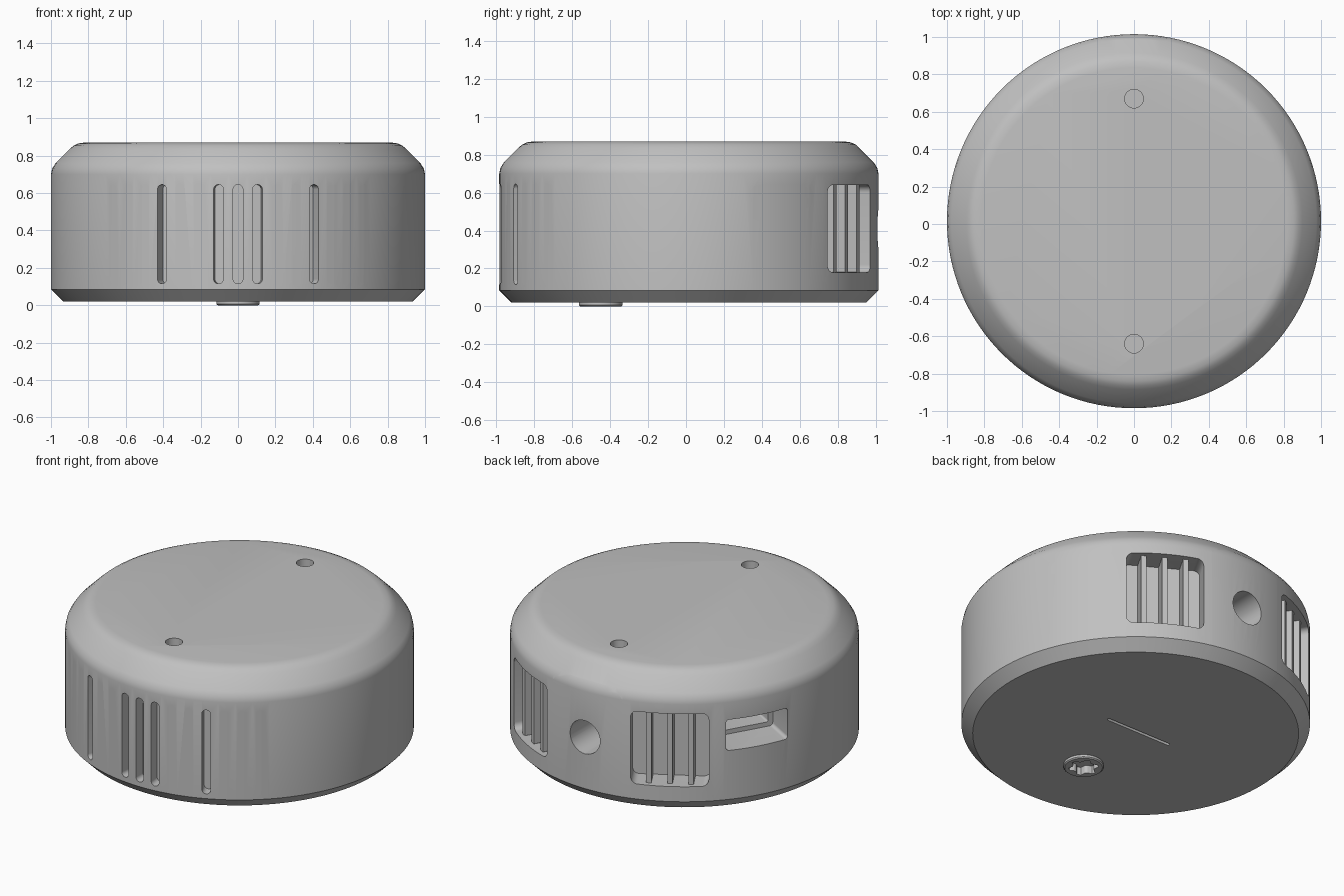
import bpy
import bmesh
from math import radians, cos, sin, pi
from mathutils import Matrix, Vector

cube = bpy.data.objects.get("Cube")
if cube:
    bpy.data.objects.remove(cube, do_unlink=True)

CY = 0.015  # axis of the round housing

grey = bpy.data.materials.new("satin_grey")
grey.use_nodes = True
grey.diffuse_color = (0.53, 0.53, 0.53, 1)
grey.node_tree.nodes["Principled BSDF"].inputs["Base Color"].default_value = (0.53, 0.53, 0.53, 1)


def finish(bm, name):
    bmesh.ops.recalc_face_normals(bm, faces=bm.faces)
    mesh = bpy.data.meshes.new(name)
    bm.to_mesh(mesh)
    bm.free()
    mesh.materials.append(grey)
    ob = bpy.data.objects.new(name, mesh)
    bpy.context.collection.objects.link(ob)
    return ob


def revolve(name, profile, y, steps):
    bm = bmesh.new()
    vs = [bm.verts.new((r, 0, z)) for r, z in profile]
    es = [bm.edges.new(pair) for pair in zip(vs, vs[1:])]
    bmesh.ops.spin(bm, geom=vs + es, axis=(0, 0, 1), cent=(0, 0, 0),
                   angle=2 * pi, steps=steps, use_duplicate=False)
    bmesh.ops.remove_doubles(bm, verts=bm.verts, dist=1e-5)
    bmesh.ops.holes_fill(bm, edges=bm.edges, sides=0)
    bmesh.ops.translate(bm, verts=bm.verts, vec=(0, y, 0))
    return finish(bm, name)


def rounded(w, h, r, n=8):
    """Outline of a rounded rectangle."""
    pts = []
    for i, (sx, sy) in enumerate([(1, 1), (-1, 1), (-1, -1), (1, -1)]):
        for k in range(n + 1):
            a = (i + k / n) * pi / 2
            pts.append((sx * (w / 2 - r) + r * cos(a), sy * (h / 2 - r) + r * sin(a)))
    return pts


def prism(name, outline, low, high, matrix):
    """Outline extruded along local z from low to high."""
    bm = bmesh.new()
    face = bm.faces.new([bm.verts.new((x, y, low)) for x, y in outline])
    bmesh.ops.remove_doubles(bm, verts=bm.verts, dist=1e-5)
    face = bm.faces[:][0]
    new = bmesh.ops.extrude_face_region(bm, geom=[face])["geom"]
    bmesh.ops.translate(bm, verts=[v for v in new if isinstance(v, bmesh.types.BMVert)],
                        vec=(0, 0, high - low))
    bm.transform(matrix)
    return finish(bm, name)


def radial(az, z):
    """Local z points outward at azimuth az, local y points up."""
    return (Matrix.Translation((0, CY, z)) @ Matrix.Rotation(radians(az + 90), 4, 'Z')
            @ Matrix.Rotation(pi / 2, 4, 'X'))


def upright(x, y):
    return Matrix.Translation((x, y, 0))


def cut(ob, cutter):
    mod = ob.modifiers.new("cut", 'BOOLEAN')
    mod.operation = 'DIFFERENCE'
    mod.solver = 'EXACT'
    mod.object = cutter
    bpy.context.view_layer.objects.active = ob
    bpy.ops.object.modifier_apply(modifier=mod.name)
    bpy.data.objects.remove(cutter, do_unlink=True)


def smooth(ob):
    bpy.ops.object.select_all(action='DESELECT')
    ob.select_set(True)
    bpy.context.view_layer.objects.active = ob
    bpy.ops.object.shade_smooth_by_angle(angle=radians(25))


# Housing with chamfered foot and softened top slope
housing = revolve("housing", [
    (0.935, 0.02), (1.0, 0.085), (1.0, 0.70), (0.994, 0.73), (0.975, 0.76),
    (0.90, 0.835), (0.88, 0.853), (0.855, 0.865), (0.82, 0.87)], CY, 128)

# Flat at the back
cut(housing, prism("flat_cutter", rounded(1.2, 3, 0.1), 0.97, 1.3, radial(90, 0.4)))

# Front grille slots
for k in range(-7, 8):
    cut(housing, prism("slot_cutter", rounded(0.052, 0.53, 0.0255), 0.93, 1.2,
                       radial(-90 + 6 * k, 0.38)))

# Vent windows with three fins each
for side, az in (("left", 60), ("right", 120)):
    cut(housing, prism("vent_cutter", rounded(0.45, 0.46, 0.04), 0.84, 1.2, radial(az, 0.41)))
    for i in (-1, 0, 1):
        place = radial(az, 0.41) @ Matrix.Translation((0.122 * i, 0, 0))
        prism(f"{side}_vent_fin_{i + 2}", rounded(0.03, 0.462, 0.002, 1), 0.83, 0.96, place)

# Side pill slot, stepped port and round back socket
cut(housing, prism("pill_cutter", rounded(0.39, 0.125, 0.062), 0.865, 1.2, radial(30, 0.58)))
cut(housing, prism("port_cutter", rounded(0.39, 0.195, 0.02), 0.78, 1.2, radial(150, 0.492)))
cut(housing, prism("port_inner_cutter", rounded(0.33, 0.085, 0.012), 0.66, 0.8,
                   radial(150, 0.465)))
cut(housing, prism("socket_cutter", rounded(0.21, 0.21, 0.1049), 0.68, 1.2, radial(90, 0.41)))

# Top holes and underside groove
for y in (-0.655, 0.655):
    cut(housing, prism("hole_cutter", rounded(0.1, 0.1, 0.0499), 0.72, 1, upright(0, CY + y)))
cut(housing, prism("groove_cutter", rounded(0.46, 0.02, 0.0099, 4), -0.1, 0.05,
                   upright(0, 0.04)))
smooth(housing)

# Screw head with star recess
screw = revolve("screw_head", [(0.105, 0.1), (0.115, 0.02), (0.115, 0.006), (0.108, 0.0)],
                -0.45, 48)
star = [((0.086 if i % 4 < 2 else 0.064) * cos(i * pi / 12),
         (0.086 if i % 4 < 2 else 0.064) * sin(i * pi / 12)) for i in range(24)]
cut(housing, prism("screw_seat_cutter", rounded(0.19, 0.19, 0.0949), -0.1, 0.09,
                   upright(0, -0.45)))
cut(screw, prism("star_cutter", star, -0.1, 0.05, upright(0, -0.45)))
smooth(screw)
